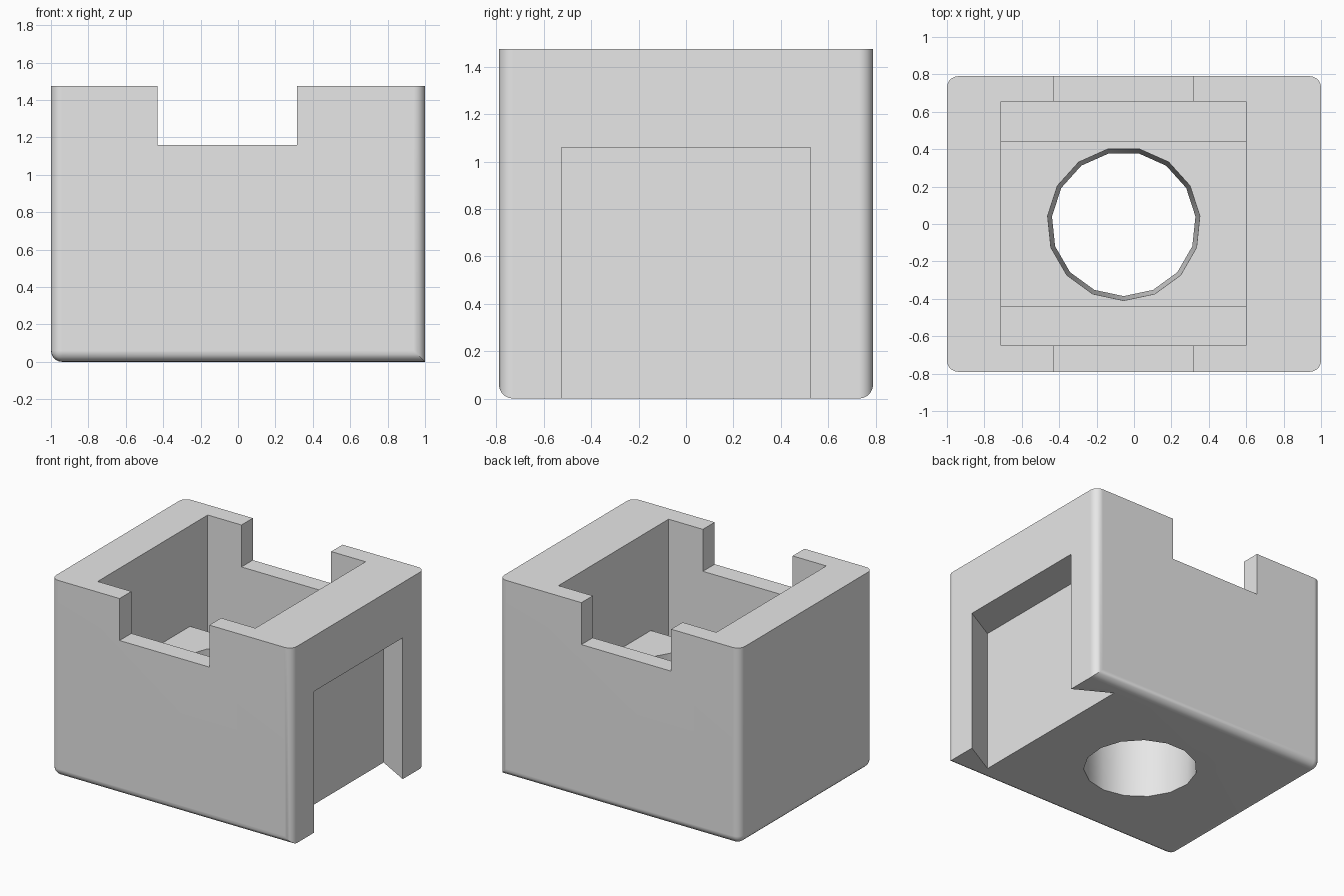
import bpy, bmesh, math
from mathutils import Matrix, Vector

cube = bpy.data.objects.get("Cube")
if cube:
    bpy.data.objects.remove(cube, do_unlink=True)

HALF_Y, HEIGHT, ROUND = 0.79, 1.475, 0.06
POCKET_X = (-0.71, 0.60)
FLOOR_Z, TRENCH_Z = 0.72, 0.40
HOLE_X = sum(POCKET_X) / 2

grey = bpy.data.materials.new("light_grey")
grey.use_nodes = True
grey.diffuse_color = (0.8, 0.8, 0.8, 1)
grey.node_tree.nodes["Principled BSDF"].inputs["Base Color"].default_value = (0.8, 0.8, 0.8, 1)


def make_object(name, bm):
    bmesh.ops.recalc_face_normals(bm, faces=bm.faces)
    mesh = bpy.data.meshes.new(name)
    bm.to_mesh(mesh)
    bm.free()
    obj = bpy.data.objects.new(name, mesh)
    bpy.context.collection.objects.link(obj)
    mesh.materials.append(grey)
    return obj


def box(x, y, z):
    bm = bmesh.new()
    size = Vector((x[1] - x[0], y[1] - y[0], z[1] - z[0]))
    middle = Vector((sum(x), sum(y), sum(z))) / 2
    bmesh.ops.create_cube(bm, size=1, matrix=Matrix.Translation(middle) @ Matrix.Diagonal(size.to_4d()))
    return bm


def prism(outline, z0, z1):
    bm = bmesh.new()
    face = bm.faces.new([bm.verts.new((x, y, z0)) for x, y in outline])
    top = bmesh.ops.extrude_face_region(bm, geom=[face])["geom"]
    bmesh.ops.translate(bm, vec=(0, 0, z1 - z0), verts=[v for v in top if isinstance(v, bmesh.types.BMVert)])
    return bm


# Block: rounded uprights and bottom edges, sharp at the top and along the slotted side
bm = box((-1, 1), (-HALF_Y, HALF_Y), (0, HEIGHT))
rounded = []
for e in bm.edges:
    a, b = (v.co for v in e.verts)
    middle = (a + b) / 2
    upright = abs(a.z - b.z) > 0.1
    if upright or (middle.z < 0.1 and middle.x < 0.9):
        rounded.append(e)
bmesh.ops.bevel(bm, geom=rounded, offset=ROUND, segments=5, profile=0.5, affect='EDGES')
housing = make_object("housing_block", bm)

cutters = []

# Open pocket and the two trenches beside its raised floor
cutters.append(make_object("pocket_cutter", box(POCKET_X, (-0.65, 0.655), (FLOOR_Z, 2))))
for name, y in (("front", (-0.65, -0.44)), ("back", (0.445, 0.655))):
    cutters.append(make_object(name + "_trench_cutter", box(POCKET_X, y, (TRENCH_Z, 1.9))))

# Notch across the front and back walls
cutters.append(make_object("notch_cutter", box((-0.43, 0.315), (-1, 1), (1.16, 2.1))))

# Dovetail slot, open at the bottom and widening inwards
depth, mouth, inner, over = 0.26, 0.525, 0.67, 0.1
outer = mouth - (inner - mouth) * over / depth
outline = [(1 + over, -outer), (1 + over, outer), (1 - depth, inner), (1 - depth, -inner)]
cutters.append(make_object("dovetail_cutter", prism(outline, -0.2, 1.06)))

# Slightly tapered hole through the floor
bm = bmesh.new()
place = Matrix.Translation((HOLE_X, 0, FLOOR_Z / 2)) @ Matrix.Rotation(math.pi, 4, 'Z')
bmesh.ops.create_cone(bm, cap_ends=True, segments=15, radius1=0.385, radius2=0.41, depth=FLOOR_Z + 0.04,
                      matrix=place)
low = min(bm.verts, key=lambda v: v.co.y)
spin = -math.pi / 2 - math.atan2(low.co.y, low.co.x - HOLE_X)
bmesh.ops.rotate(bm, cent=(HOLE_X, 0, 0), matrix=Matrix.Rotation(spin, 3, 'Z'), verts=bm.verts)
cutters.append(make_object("hole_cutter", bm))

# Apply the cuts
for cutter in cutters:
    cutter.hide_render = True
    cut = housing.modifiers.new(cutter.name, 'BOOLEAN')
    cut.operation, cut.solver, cut.object = 'DIFFERENCE', 'EXACT', cutter
bpy.context.view_layer.update()
result = bpy.data.meshes.new_from_object(housing.evaluated_get(bpy.context.evaluated_depsgraph_get()))
housing.modifiers.clear()
housing.data = result
result.materials.clear()
result.materials.append(grey)
for cutter in cutters:
    bpy.data.objects.remove(cutter, do_unlink=True)

# Smooth rounds with clean flats
bpy.ops.object.select_all(action='DESELECT')
housing.select_set(True)
bpy.context.view_layer.objects.active = housing
bpy.ops.object.shade_smooth_by_angle(angle=math.radians(30))
weighted = housing.modifiers.new("flat_faces", 'WEIGHTED_NORMAL')
weighted.keep_sharp = True
